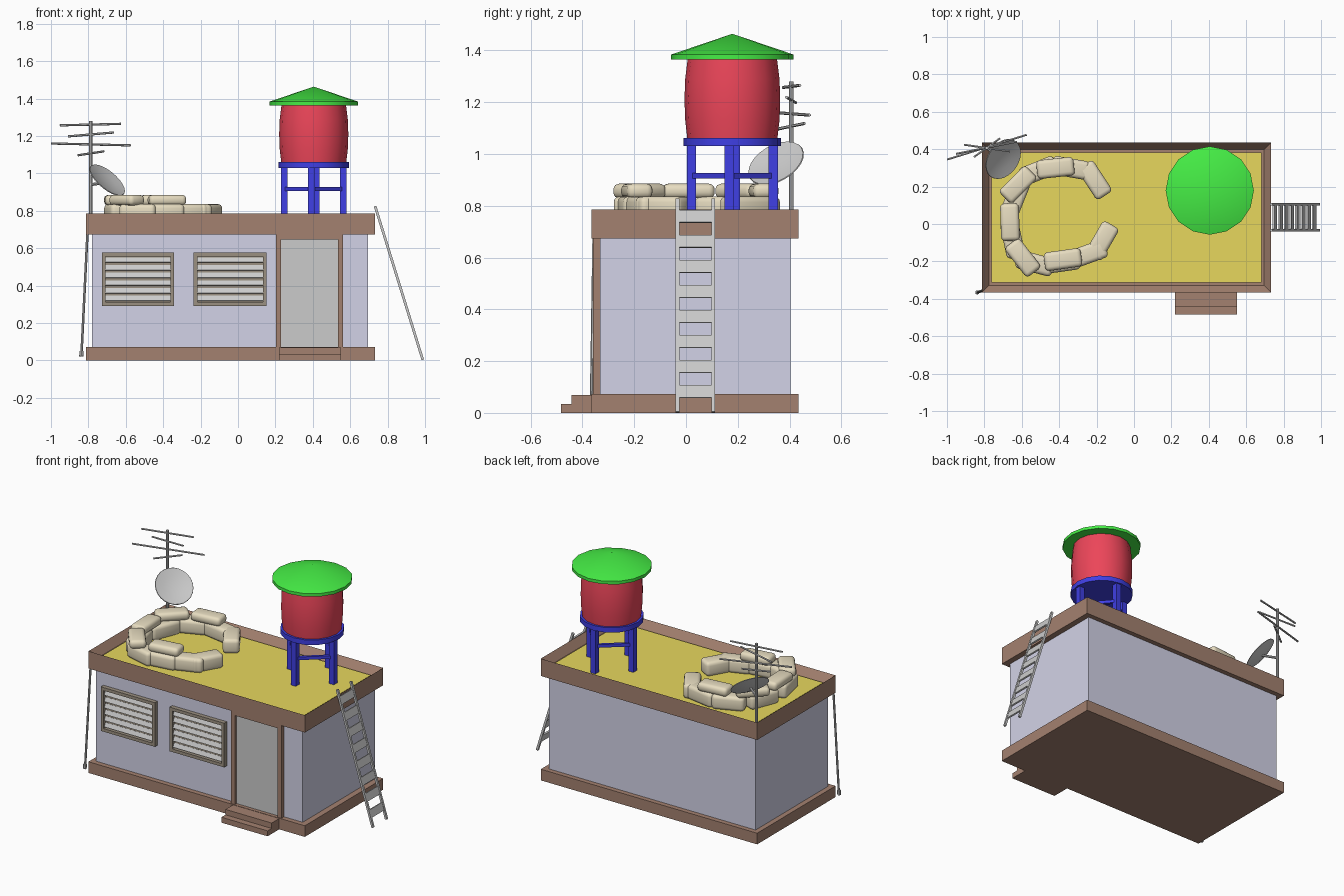
import bpy, bmesh, math
from mathutils import Vector

if "Cube" in bpy.data.objects:
    bpy.data.objects.remove(bpy.data.objects["Cube"])


def mat(name, r, g, b):
    m = bpy.data.materials.new(name)
    m.diffuse_color = (r, g, b, 1)
    m.use_nodes = True
    m.node_tree.nodes["Principled BSDF"].inputs["Base Color"].default_value = m.diffuse_color
    return m


BROWN = mat("brown_trim", 0.37, 0.22, 0.16)
WALL = mat("lavender_wall", 0.65, 0.65, 0.80)
YELLOW = mat("yellow_floor", 0.80, 0.68, 0.11)
RED = mat("red_tank", 0.84, 0.06, 0.10)
GREEN = mat("green_roof", 0.06, 0.85, 0.06)
BLUE = mat("blue_stand", 0.05, 0.05, 0.78)
SAND = mat("sandbag_cloth", 0.80, 0.72, 0.53)
FRAME = mat("window_frame", 0.33, 0.28, 0.22)
DOOR = mat("door_grey", 0.65, 0.65, 0.65)


def finish(name, bm, m=None, loc=(0, 0, 0), rot=(0, 0, 0), smooth=False):
    bmesh.ops.recalc_face_normals(bm, faces=bm.faces)
    me = bpy.data.meshes.new(name)
    bm.to_mesh(me)
    bm.free()
    ob = bpy.data.objects.new(name, me)
    bpy.context.collection.objects.link(ob)
    ob.location, ob.rotation_euler = loc, rot
    if m:
        me.materials.append(m)
    if smooth:
        bpy.ops.object.select_all(action='DESELECT')
        ob.select_set(True)
        bpy.context.view_layer.objects.active = ob
        bpy.ops.object.shade_smooth_by_angle(angle=math.radians(35))
    return ob


def block(name, loc, size, m=None, rot=(0, 0, 0)):
    bm = bmesh.new()
    bmesh.ops.create_cube(bm, size=1)
    bmesh.ops.scale(bm, vec=size, verts=bm.verts)
    return finish(name, bm, m, loc, rot)


def box(name, x, y, z, m=None):
    mid = [(a + b) / 2 for a, b in (x, y, z)]
    return block(name, mid, [b - a for a, b in (x, y, z)], m)


def tube(name, p, q, r, m=None, sides=8):
    p, q = Vector(p), Vector(q)
    bm = bmesh.new()
    bmesh.ops.create_cone(bm, cap_ends=True, segments=sides, radius1=r, radius2=r, depth=(q - p).length)
    return finish(name, bm, m, (p + q) / 2, (q - p).to_track_quat('Z', 'Y').to_euler(), True)


def lathe(name, profile, sides, m=None, loc=(0, 0, 0), rot=(0, 0, 0)):
    bm = bmesh.new()
    vs = [bm.verts.new((r, 0, z)) for r, z in profile]
    es = [bm.edges.new(e) for e in zip(vs, vs[1:])]
    bmesh.ops.spin(bm, geom=vs + es, cent=(0, 0, 0), axis=(0, 0, 1), angle=2 * math.pi, steps=sides)
    bmesh.ops.remove_doubles(bm, verts=bm.verts, dist=1e-5)
    return finish(name, bm, m, loc, rot, True)


# Building body, base and entrance steps
X, Y = (-0.813, 0.733), (-0.365, 0.435)
box("base_slab", X, Y, (0, 0.072), BROWN)
box("walls", (-0.78, 0.695), (-0.333, 0.404), (0.07, 0.68), WALL)
box("upper_step", (0.22, 0.55), (-0.442, -0.36), (0, 0.07), BROWN)
box("lower_step", (0.22, 0.55), (-0.483, -0.44), (0, 0.035), BROWN)

# Roof slab with a recessed top, leaving a parapet
bm = bmesh.new()
bmesh.ops.create_cube(bm, size=1)
bmesh.ops.scale(bm, vec=(1.546, 0.8, 0.112), verts=bm.verts)
bm.faces.ensure_lookup_table()
top = max(bm.faces, key=lambda f: f.calc_center_median().z)
bmesh.ops.inset_individual(bm, faces=[top], thickness=0.052)
bmesh.ops.translate(bm, vec=(0, 0, -0.05), verts=top.verts)
finish("roof_parapet", bm, BROWN, (-0.04, 0.035, 0.73))
box("roof_floor", (-0.761, 0.681), (-0.313, 0.383), (0.73, 0.745), YELLOW)

# Door and frame
box("door", (0.22, 0.545), (-0.342, -0.33), (0.07, 0.655), DOOR)
for side, x in (("left", 0.203), ("right", 0.535)):
    box(f"door_jamb_{side}", (x, x + 0.027), (-0.36, -0.33), (0.07, 0.674), BROWN)
box("door_lintel", (0.23, 0.535), (-0.36, -0.33), (0.647, 0.674), BROWN)

# Louvred windows
for n, (x0, x1) in enumerate(((-0.728, -0.342), (-0.237, 0.153)), 1):
    z0, z1, t, yy = 0.292, 0.577, 0.02, (-0.36, -0.33)
    box(f"window_{n}_back", (x0, x1), (-0.337, -0.33), (z0, z1), FRAME)
    for i, x in enumerate((x0, x1 - t)):
        box(f"window_{n}_side_{i}", (x, x + t), yy, (z0, z1), FRAME)
    for i, z in enumerate((z0, z1 - t)):
        box(f"window_{n}_rail_{i}", (x0 + t, x1 - t), yy, (z, z + t), FRAME)
    for i in range(6):
        block(f"window_{n}_slat_{i}", ((x0 + x1) / 2, -0.345, z0 + 0.04 + i * 0.041),
              (x1 - x0 - 2 * t, 0.006, 0.028), None, (math.radians(-25), 0, 0))

# Water tower: stand, barrel and conical roof
CX, CY, R = 0.405, 0.179, 0.158
feet = []
for i in range(4):
    a = math.radians(90 * i - 4.5)
    feet.append((CX + R * math.cos(a), CY + R * math.sin(a)))
for i, (x, y) in enumerate(feet):
    block(f"tower_leg_{i}", (x, y, 0.89), (0.036, 0.036, 0.3), BLUE)
    x2, y2 = feet[(i + 1) % 4]
    block(f"tower_brace_{i}", ((x + x2) / 2, (y + y2) / 2, 0.916),
          (math.hypot(x2 - x, y2 - y), 0.018, 0.02), BLUE, (0, 0, math.atan2(y2 - y, x2 - x)))
at = (CX, CY, 0)
lathe("tower_platform", [(0, 1.03), (0.188, 1.03), (0.188, 1.062), (0, 1.062)], 16, BLUE, at)
lathe("water_tank", [(0, 1.06), (0.174, 1.06), (0.182, 1.13), (0.185, 1.21), (0.182, 1.29),
                     (0.172, 1.37), (0, 1.37)], 16, RED, at)
lathe("tank_roof", [(0, 1.364), (0.236, 1.364), (0.236, 1.384), (0, 1.464)], 16, GREEN, at)

# Leaning ladder with flat treads
foot, head = Vector((0.988, 0.036, 0.003)), Vector((0.733, 0.036, 0.825))
d = head - foot
tilt = (0, math.atan2(d.x, d.z), 0)
for side, dy in (("front", -0.069), ("back", 0.069)):
    block(f"ladder_rail_{side}", (foot + head) / 2 + Vector((0, dy, 0)), (0.014, 0.014, d.length), None, tilt)
for i in range(8):
    block(f"ladder_rung_{i}", foot + d * ((0.079 + 0.0967 * i) / d.z), (0.01, 0.13, 0.05), None, tilt)

# Aerial mast and crossbars
tube("aerial_mast", (-0.787, 0.406, 0.74), (-0.787, 0.406, 1.28), 0.009)
bars = [((-0.952, 0.375, 1.257), (-0.626, 0.44, 1.265)),
        ((-0.909, 0.424, 1.198), (-0.663, 0.388, 1.219)),
        ((-0.998, 0.345, 1.160), (-0.574, 0.477, 1.150)),
        ((-0.856, 0.358, 1.097), (-0.717, 0.458, 1.118))]
for i, (p, q) in enumerate(bars):
    tube(f"aerial_bar_{i}", p, q, 0.006, sides=6)

# Shallow satellite dish on an arm
n = Vector((0.59, -0.40, 0.70)).normalized()
c = Vector((-0.70, 0.348, 0.963))
lathe("satellite_dish", [(0, -0.018), (0.065, -0.012), (0.117, 0), (0.115, 0.004), (0.065, -0.007), (0, -0.012)],
      24, None, c, n.to_track_quat('Z', 'Y').to_euler())
tube("dish_arm", (-0.787, 0.406, 0.94), c - n * 0.017, 0.008)

# Thin pipe leaning on the front left corner
tube("corner_pipe", (-0.805, -0.355, 0.68), (-0.837, -0.365, 0.03), 0.007)
tube("corner_pipe_foot", (-0.837, -0.365, 0.05), (-0.838, -0.366, 0.022), 0.011)

# Sandbag emplacement: x, y, heading for each layer
lower = [(-0.21, 0.235, -57), (-0.34, 0.30, -10), (-0.51, 0.285, 22), (-0.635, 0.14, 68), (-0.65, -0.08, -78),
         (-0.53, -0.21, -15), (-0.39, -0.205, 8), (-0.245, -0.16, 20), (-0.17, -0.09, 60)]
upper = [(-0.42, 0.30, 6), (-0.62, 0.21, 45), (-0.663, 0.01, 92), (-0.595, -0.18, -52), (-0.38, -0.19, 8)]
for layer, bags, z, h in (("lower", lower, 0.79, 0.092), ("upper", upper, 0.857, 0.056)):
    for i, (x, y, a) in enumerate(bags):
        bag = block(f"sandbag_{layer}_{i}", (x, y, z), (0.2, 0.1, h), SAND, (0, 0, math.radians(a)))
        bev = bag.modifiers.new("rounding", 'BEVEL')
        bev.width, bev.segments = 0.022, 3
        bag.data.shade_smooth()
